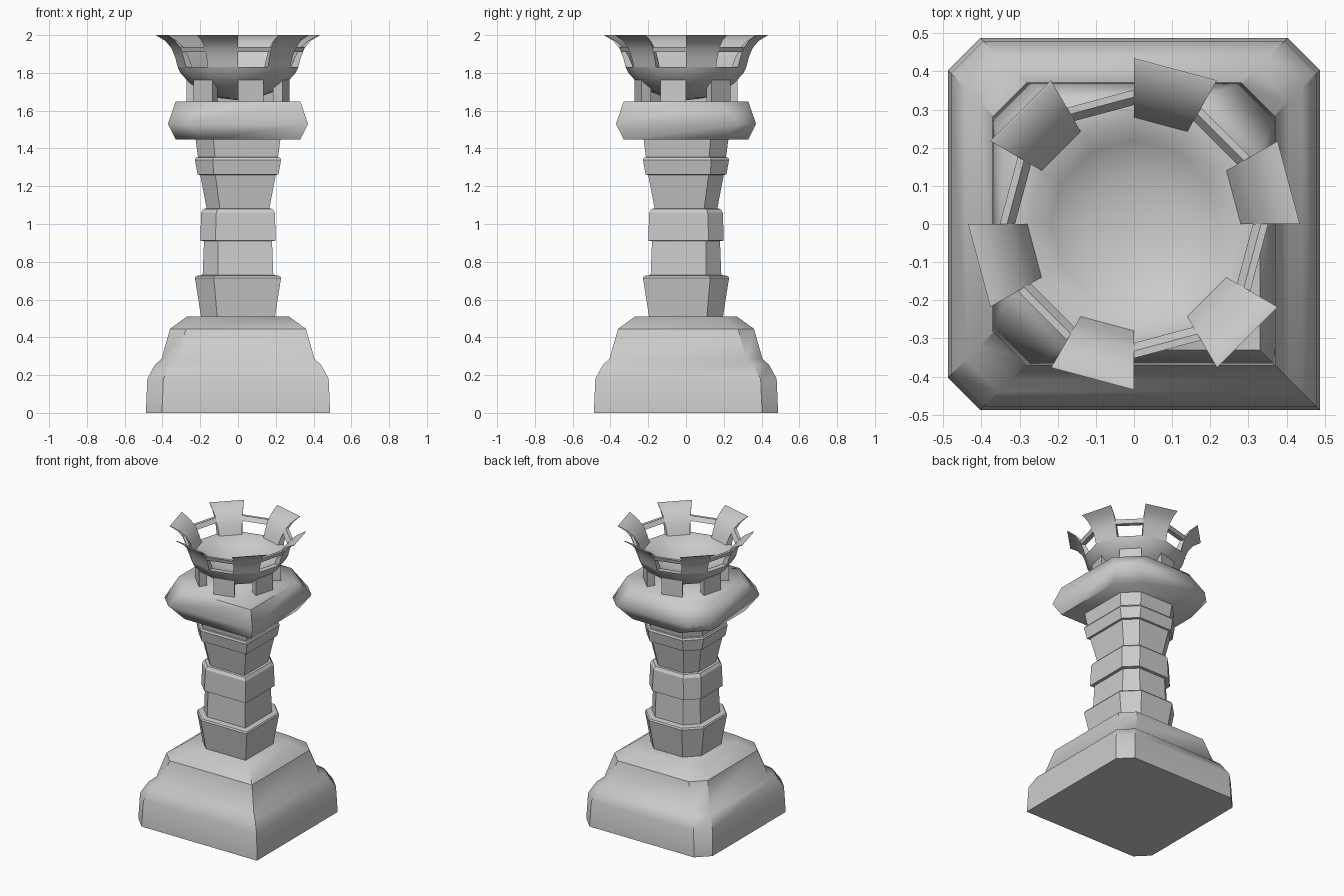
import bpy, bmesh
from math import sin, cos, radians

if "Cube" in bpy.data.objects:
    bpy.data.objects.remove(bpy.data.objects["Cube"])


def finish(bm, name, angle):
    bmesh.ops.remove_doubles(bm, verts=bm.verts, dist=0.0005)
    bmesh.ops.recalc_face_normals(bm, faces=bm.faces)
    me = bpy.data.meshes.new(name)
    bm.to_mesh(me)
    bm.free()
    ob = bpy.data.objects.new(name, me)
    bpy.context.collection.objects.link(ob)
    bpy.ops.object.select_all(action='DESELECT')
    ob.select_set(True)
    bpy.context.view_layer.objects.active = ob
    bpy.ops.object.shade_smooth_by_angle(angle=radians(angle))
    return ob


def section(h, c):
    # square with three cut corners and one sharp corner (front right)
    return [(h, -h), (h, h - c), (h - c, h), (c - h, h), (-h, h - c),
            (-h, c - h), (c - h, -h)]


def loft(name, levels, angle):
    # levels: (half width, corner cut, height)
    bm = bmesh.new()
    rings = [[bm.verts.new((x, y, z)) for x, y in section(h, c)] for h, c, z in levels]
    for a, b in zip(rings, rings[1:]):
        for i in range(len(a)):
            j = (i + 1) % len(a)
            bm.faces.new((a[i], a[j], b[j], b[i]))
    bm.faces.new(rings[0][::-1])
    bm.faces.new(rings[-1])
    return finish(bm, name, angle)


def sweep(name, profile, starts, angle=40):
    # closed (radius, height) profile swept over 30 degree sectors
    bm = bmesh.new()
    closed = len(starts) == 12
    for s in starts:
        a, b = [[bm.verts.new((r * cos(radians(t)), r * sin(radians(t)), z))
                 for r, z in profile] for t in (s, s + 30)]
        n = len(profile)
        for i in range(n - 1 if closed else n):
            j = (i + 1) % n
            bm.faces.new((a[i], b[i], b[j], a[j]))
        if not closed:
            bm.faces.new(a)
            bm.faces.new(b[::-1])
    return finish(bm, name, angle)


# Stepped plinth
loft("base", [(.488, .085, 0), (.48, .085, .18), (.44, .085, .255), (.405, .085, .285),
              (.36, .085, .445), (.27, .08, .51)], 38)

# Banded shaft
loft("shaft", [(.195, .085, .505), (.228, .1, .715), (.222, .098, .725), (.187, .08, .73),
               (.18, .075, .91), (.2, .08, .912), (.195, .08, 1.06), (.182, .075, 1.08),
               (.166, .07, 1.082), (.2, .08, 1.26), (.214, .085, 1.262), (.228, .095, 1.34),
               (.222, .092, 1.352), (.212, .09, 1.354), (.226, .095, 1.46)], 25)

# Cushion-shaped capital
loft("capital", [(.33, .15, 1.447), (.371, .09, 1.53), (.33, .15, 1.648)], 50)

# Crown: bowl, feet, flared battlements and linking rails
sweep("crown_bowl", [(.0001, 1.655), (.1, 1.667), (.19, 1.7), (.26, 1.75), (.305, 1.8),
                     (.319, 1.83), (.28, 1.83), (.22, 1.785), (.13, 1.75), (.0001, 1.74)],
      range(0, 360, 30))
sweep("crown_feet", [(.215, 1.64), (.272, 1.64), (.272, 1.775), (.215, 1.735)],
      range(30, 360, 60))
sweep("battlements", [(.28, 1.83), (.319, 1.83), (.332, 1.88), (.352, 1.93), (.385, 1.97),
                      (.435, 2.0), (.428, 2.0), (.37, 1.968), (.328, 1.93), (.3, 1.88)],
      range(0, 360, 60))
sweep("crown_rails", [(.312, 1.91), (.343, 1.91), (.352, 1.937), (.333, 1.937)],
      range(30, 360, 60))
